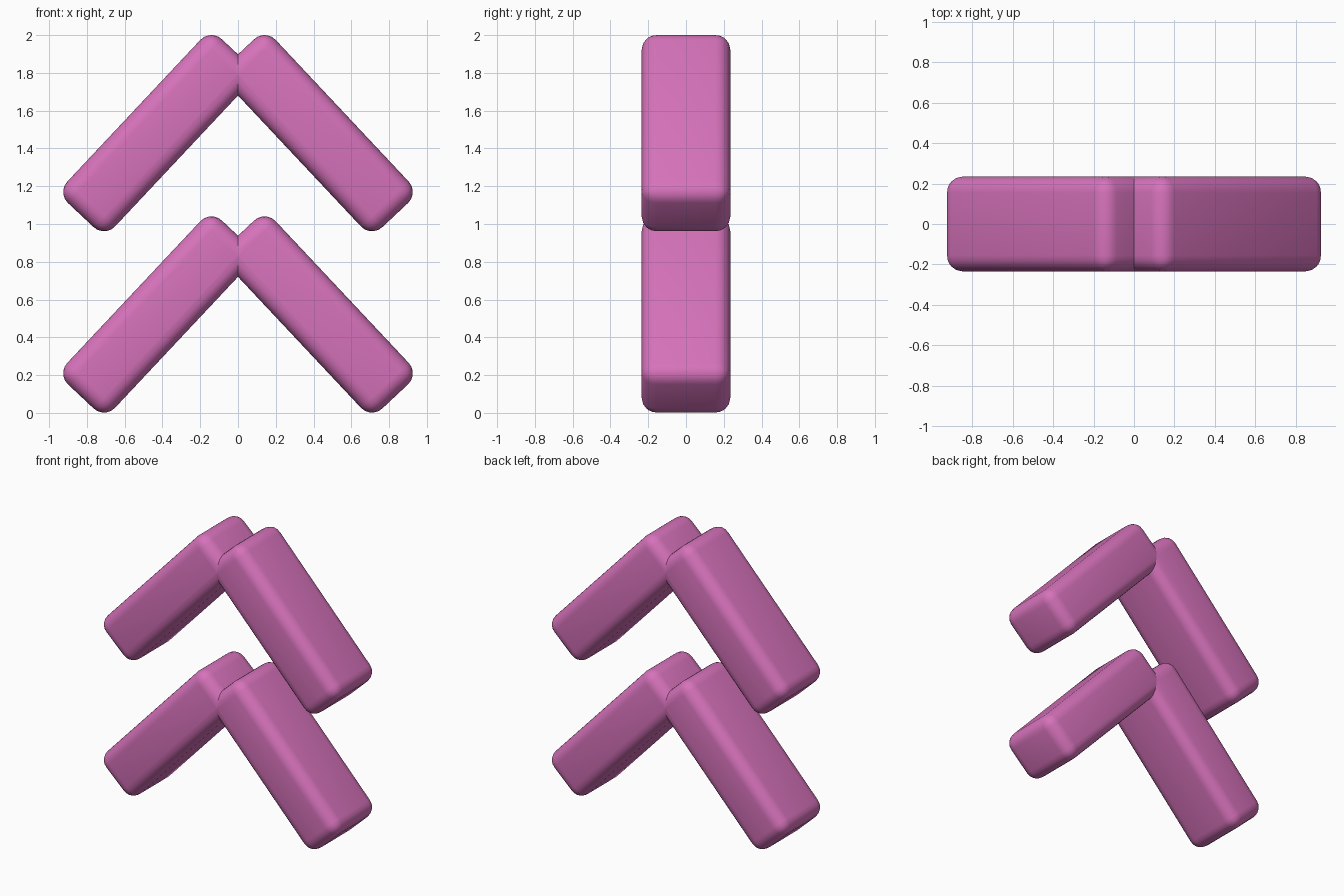
import bpy, bmesh, math
from mathutils import Matrix, Vector

if "Cube" in bpy.data.objects:
    bpy.data.objects.remove(bpy.data.objects["Cube"])

LENGTH, WIDTH, DEPTH = 1.19, 0.347, 0.47   # bar size before rounding
RADIUS = 0.08                              # edge rounding
TILT = math.radians(46.8)                  # slope of each bar
CENTRE_X, CENTRE_Z = 0.425, 0.521          # middle of the lower right bar
SPACING = 0.96                             # height between the chevrons

pink = bpy.data.materials.new("orchid pink")
pink.diffuse_color = (0.68, 0.17, 0.50, 1.0)
pink.use_nodes = True
pink.node_tree.nodes["Principled BSDF"].inputs["Base Color"].default_value = pink.diffuse_color


def chevron(name, z):
    """Rounded bar, sloping down to the right, trimmed at the middle and mirrored."""
    bm = bmesh.new()
    bmesh.ops.create_cube(bm, size=1.0)
    bmesh.ops.scale(bm, vec=(LENGTH, DEPTH, WIDTH), verts=bm.verts)
    bmesh.ops.bevel(bm, geom=bm.edges[:], offset=RADIUS, offset_type='OFFSET',
                    segments=5, profile=0.5, affect='EDGES')
    bmesh.ops.transform(bm, verts=bm.verts,
                        matrix=Matrix.Translation((CENTRE_X, 0, z)) @ Matrix.Rotation(TILT, 4, 'Y'))
    # Mitre at the centre plane
    bmesh.ops.bisect_plane(bm, geom=bm.verts[:] + bm.edges[:] + bm.faces[:],
                           plane_co=Vector((0, 0, 0)), plane_no=Vector((1, 0, 0)),
                           clear_inner=True)
    mesh = bpy.data.meshes.new(name)
    bm.to_mesh(mesh)
    bm.free()
    mesh.materials.append(pink)
    obj = bpy.data.objects.new(name, mesh)
    bpy.context.collection.objects.link(obj)

    # Smooth rounded edges
    bpy.ops.object.select_all(action='DESELECT')
    obj.select_set(True)
    bpy.context.view_layer.objects.active = obj
    bpy.ops.object.shade_smooth_by_angle(angle=math.radians(35))

    # Left arm; unmerged so the centre seam stays crisp
    mirror = obj.modifiers.new("left arm", 'MIRROR')
    mirror.use_mirror_merge = False
    return obj


chevron("lower_chevron", CENTRE_Z)
chevron("upper_chevron", CENTRE_Z + SPACING)
